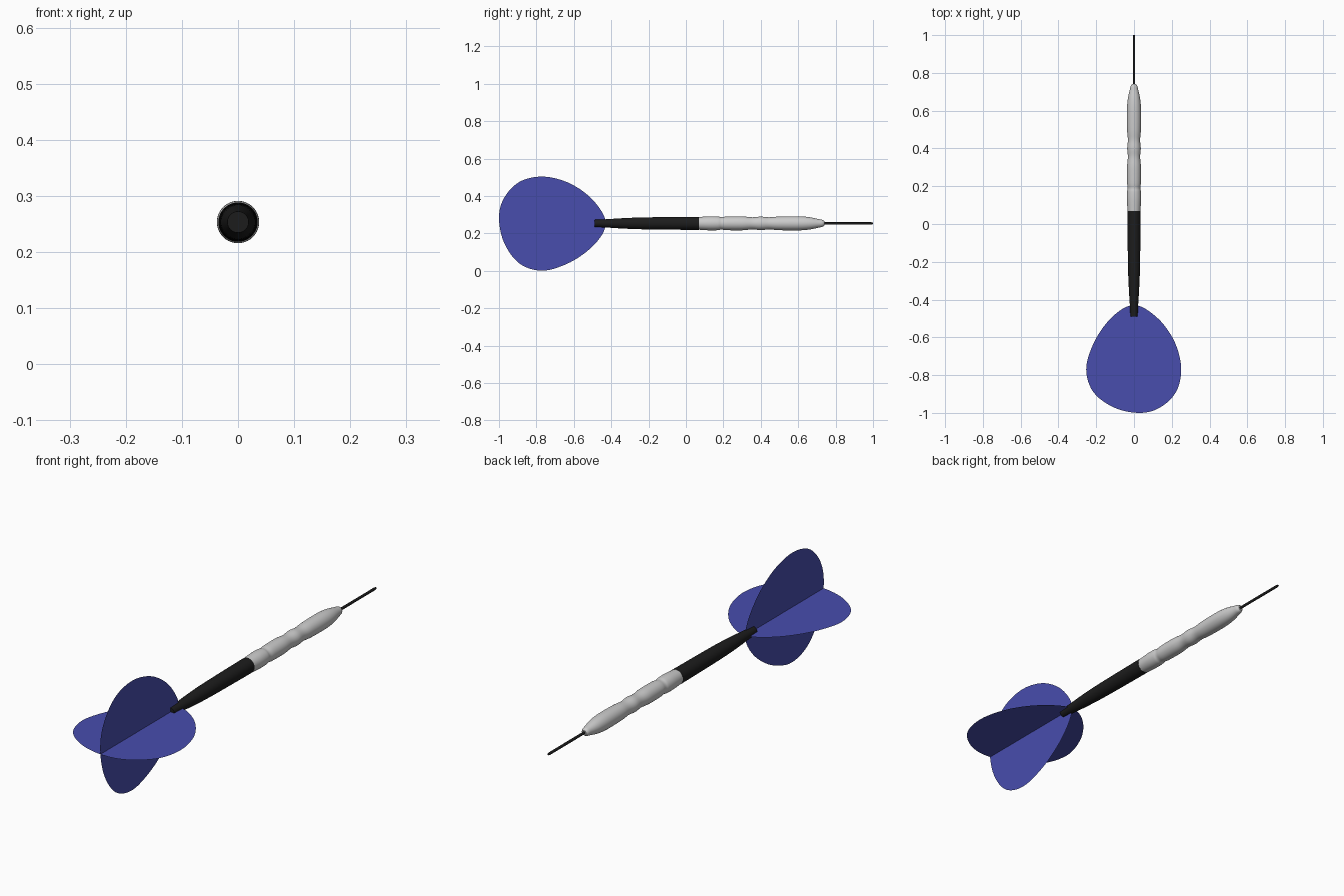
import bpy, bmesh, math
from mathutils import Vector

if "Cube" in bpy.data.objects:
    bpy.data.objects.remove(bpy.data.objects["Cube"])

AXIS_Z = 0.2535


def material(name, rgb):
    m = bpy.data.materials.new(name)
    m.diffuse_color = (*rgb, 1)
    m.use_nodes = True
    m.node_tree.nodes["Principled BSDF"].inputs["Base Color"].default_value = m.diffuse_color
    return m


def smooth_curve(pts, closed, steps):
    """Catmull-Rom curve through 2D points."""
    n = len(pts)
    get = (lambda i: Vector(pts[i % n])) if closed else (lambda i: Vector(pts[max(0, min(n - 1, i))]))
    out = []
    for i in range(n if closed else n - 1):
        a, b, c, d = (get(i + k) for k in (-1, 0, 1, 2))
        for s in range(steps):
            t = s / steps
            out.append(0.5 * (2 * b + (c - a) * t + (2 * a - 5 * b + 4 * c - d) * t * t
                              + (3 * b - a - 3 * c + d) * t ** 3))
    if not closed:
        out.append(Vector(pts[-1]))
    return out


def finish(name, bm, mat=None):
    me = bpy.data.meshes.new(name)
    bm.to_mesh(me)
    bm.free()
    ob = bpy.data.objects.new(name, me)
    bpy.context.collection.objects.link(ob)
    if mat:
        me.materials.append(mat)
    return ob


def lathe(name, profile, sides, mat=None):
    """Revolve (y, radius) points round the dart's axis, with capped ends."""
    bm = bmesh.new()
    rings = [[bm.verts.new((r * math.cos(a), y, AXIS_Z + r * math.sin(a)))
              for a in (math.tau * k / sides for k in range(sides))] for y, r in profile]
    for p, q in zip(rings, rings[1:]):
        for k in range(sides):
            j = (k + 1) % sides
            bm.faces.new((p[k], p[j], q[j], q[k]))
    bm.faces.new(rings[0])
    bm.faces.new(rings[-1])
    bmesh.ops.recalc_face_normals(bm, faces=bm.faces)
    ob = finish(name, bm, mat)
    bpy.ops.object.select_all(action='DESELECT')
    ob.select_set(True)
    bpy.context.view_layer.objects.active = ob
    bpy.ops.object.shade_smooth_by_angle(angle=math.radians(40))
    return ob


black = material("black", (0.012, 0.012, 0.012))
blue = material("blue", (0.065, 0.075, 0.42))

# Metal point
lathe("point", [(0.70, 0.006), (0.99, 0.006), (1.0, 0.004)], 16, black)

# Grip barrel with shallow finger grooves
grip = [(0.07, 0.034), (0.13, 0.0375), (0.17, 0.0365), (0.19, 0.0335), (0.22, 0.0365),
        (0.3, 0.037), (0.355, 0.0325), (0.40, 0.036), (0.445, 0.0325), (0.50, 0.0365),
        (0.60, 0.0375), (0.66, 0.033), (0.71, 0.0225), (0.73, 0.018), (0.74, 0.011)]
lathe("barrel", smooth_curve(grip, False, 5), 40)

# Tapered shaft
stem = [(-0.49, 0.019), (-0.42, 0.0225), (-0.35, 0.027), (-0.26, 0.031),
        (-0.15, 0.033), (0.0, 0.0345), (0.07, 0.035)]
lathe("shaft", smooth_curve(stem, False, 3), 40, black)

# Two crossed thin flights, outline as (length, sideways offset)
outline = [(-0.43, 0.0), (-0.455, 0.07), (-0.53, 0.155), (-0.64, 0.222), (-0.77, 0.25),
           (-0.89, 0.222), (-0.972, 0.137), (-1.0, 0.03), (-0.972, -0.105),
           (-0.89, -0.215), (-0.77, -0.253), (-0.64, -0.218), (-0.53, -0.15), (-0.455, -0.07)]
for name, side in (("flight_upright", Vector((0, 0, 1))), ("flight_level", Vector((1, 0, 0)))):
    bm = bmesh.new()
    bm.faces.new([bm.verts.new(Vector((0, p.x, AXIS_Z)) + side * p.y)
                  for p in smooth_curve(outline, True, 6)])
    finish(name, bm, blue)
